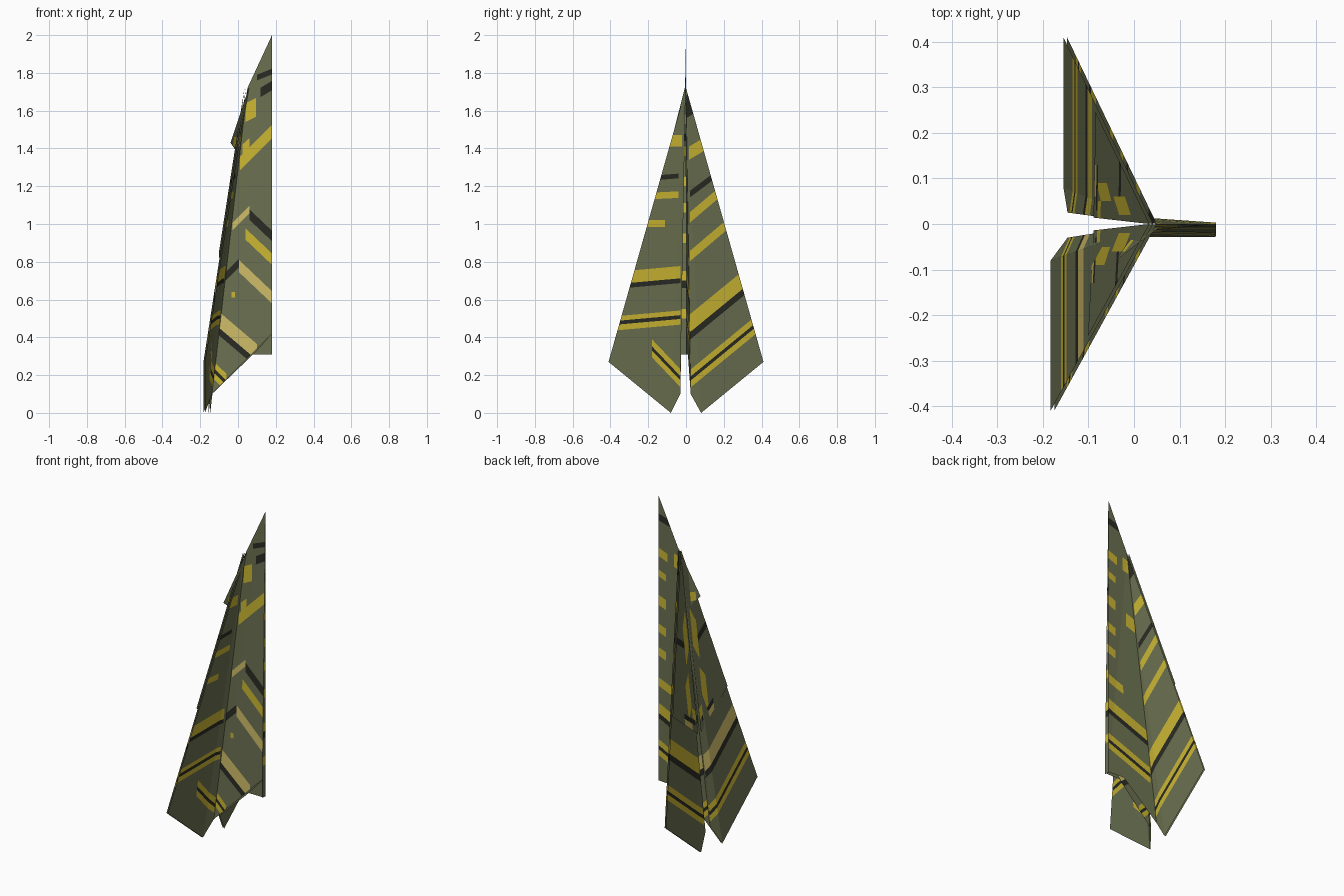
import bpy, bmesh
from mathutils import Vector

if "Cube" in bpy.data.objects:
    bpy.data.objects.remove(bpy.data.objects["Cube"])


def lin(c):
    return c / 12.92 if c <= 0.04045 else ((c + 0.055) / 1.055) ** 2.4


def material(name, hexa):
    m = bpy.data.materials.new(name)
    m.diffuse_color = [lin(int(hexa[i:i + 2], 16) / 255) for i in (0, 2, 4)] + [1]
    m.use_nodes = True
    m.node_tree.nodes["Principled BSDF"].inputs["Base Color"].default_value = m.diffuse_color
    return m


MATS = [material("olive paper", "6A7050"), material("yellow stripe", "CBB632"),
        material("dark stripe", "2A2B24"), material("pale stripe", "CDBB68")]
Y, K, P = 1, 2, 3


def panel(name, pts, axis, stripes, side=1, shift=0.0):
    """Flat paper sheet fanned from its first point. A stripe is
    (colour, low, high, slope, from, to): a band in z across x or |y|."""
    bm = bmesh.new()
    vs = [bm.verts.new((x + shift, y, z)) for x, y, z in pts]
    for a, b in zip(vs[1:], vs[2:]):
        bm.faces.new((vs[0], a, b))

    def along(p):
        return p[axis] * side

    def cut(faces, co, no):
        geom = set(faces)
        for f in faces:
            geom.update(f.edges)
            geom.update(f.verts)
        bmesh.ops.bisect_plane(bm, geom=list(geom), plane_co=co, plane_no=no, dist=1e-5)

    for mat, lo, hi, slope, a0, a1 in stripes:
        no = Vector((0, 0, 1))
        no[axis] = -slope * side
        unit = Vector((0, 0, 0))
        unit[axis] = side

        def band():
            out = []
            for f in bm.faces:
                c = f.calc_center_median()
                if lo < c.z - slope * along(c) < hi:
                    out.append(f)
            return out
        for z in (lo, hi):
            cut(list(bm.faces), (0, 0, z), no)
        for a in (a0, a1):
            cut(band(), unit * a, unit)
        for f in band():
            if a0 < along(f.calc_center_median()) < a1:
                f.material_index = mat
    me = bpy.data.meshes.new(name)
    bm.to_mesh(me)
    bm.free()
    for m in MATS:
        me.materials.append(m)
    ob = bpy.data.objects.new(name, me)
    bpy.context.collection.objects.link(ob)
    return ob


# Stripe sets
def double(lo, slope, a0=0, a1=1):
    return [(Y, lo, lo + .095, slope, a0, a1), (K, lo + .036, lo + .058, slope, a0, a1)]


def sweep(wide):
    return double(.115, .82) + [
        (K, .37, .41, .82, 0, 1), (wide, .41, .505, .82, 0, 1)]


OUTER = sweep(Y) + [
    (Y, .785, .84, .85, .02, 1), (Y, .99, 1.045, .85, .02, 1),
    (K, 1.125, 1.16, .75, .02, 1), (Y, 1.33, 1.40, .6, .015, 1), (K, 1.56, 1.68, .6, 0, 1)]
INNER = [
    (Y, .47, .545, -.09, .03, 1), (K, .5, .52, -.09, .03, 1),
    (K, .69, .715, -.09, .03, 1), (Y, .715, .78, -.09, .03, 1),
    (Y, .985, 1.02, 0, .11, .22), (Y, 1.14, 1.175, -.05, .04, .17),
    (K, 1.245, 1.27, -.08, .04, 1), (Y, 1.41, 1.47, 0, .02, 1),
    (Y, .10, .20, -1 + 2, .9, 1)] + double(.105, 1.05, .03, .18)
LAYER = [
    (Y, 1.2, 1.42, -2.2, .02, .06), (Y, .9, 1.1, -1.5, .05, .09),
    (Y, .72, .78, .9, .01, .05), (K, 1.12, 1.16, .8, .06, 1),
    (P, .64, .69, .8, .06, .13), (K, .69, .72, .8, .03, .13)]
KEEL_NEAR = [
    (K, 1.72, 1.75, .4, .1, .18), (K, 1.60, 1.65, .6, .12, .18),
    (Y, 1.52, 1.62, .5, .04, .095), (Y, 1.275, 1.345, 1, .01, .18),
    (Y, 1.33, 1.4, .9, .025, .06), (P, .995, 1.035, 1, -.03, .06),
    (K, 1.08, 1.135, -.95, .06, .18), (Y, .955, 1.015, -.95, .04, .18),
    (K, .765, .81, 1, -.08, .005), (P, .75, .815, -.95, .005, .18),
    (P, .365, .45, -.85, -.1, .1), (K, .325, .365, -.85, -.1, .07),
    (Y, .61, .64, 0, -.035, -.015)] + double(.05, -1.0, -.13, -.06)
KEEL_FAR = [
    (K, 1.80, 1.84, .3, .1, .18), (Y, 1.57, 1.62, .4, .12, .18), (Y, 1.45, 1.49, .4, .13, .18),
    (Y, 1.28, 1.34, .4, .13, .18), (Y, 1.12, 1.17, .4, .13, .18), (Y, .98, 1.03, .4, .13, .18),
    (Y, .8, .85, .4, .08, .18), (Y, .63, .69, .45, -.1, .18), (K, .60, .63, .45, -.1, .18)] \
    + double(.38, .45, -.1, .18) + [(Y, 1.24, 1.32, .4, .0, .06), (Y, 1.58, 1.66, .3, .04, .08)]
SPINE = [(Y, z, z + .05, 0, -1, 1) for z in (.5, .7, .9, 1.06, 1.2, 1.36, 1.53, 1.64)] + \
        [(K, z, z + .04, 0, -1, 1) for z in (.66, 1.44, 1.75, 1.85)]

nose = (.05, 0, 1.72)
tip = (.18, 0, 2.0)

# Wings: a front sheet, a back sheet and a folded layer on each side
for side, label, x_tip, y_in, front, wide in (
        (1, "far", -.147, .025, OUTER, Y), (-1, "near", -.175, .03, INNER, P)):
    outline = [nose, (x_tip, .41 * side, .27), (x_tip, .08 * side, 0), (-.138, y_in * side, .1)]
    panel("wing_front_" + label, outline, 1, front, side)
    panel("wing_back_" + label, outline, 1, sweep(wide), side, -.008)
    t = .6
    edge = [n + (o - n) * t for n, o in zip(nose, outline[1])]
    layer = [nose, edge, (-.073, .014 * side, .66)]
    panel("wing_layer_" + label, layer, 1, LAYER, side, -.016)

# Keel: two sheets hinged along the spine
panel("keel_near", [tip, nose, (-.138, -.03, .1), (.18, -.028, .42)], 0, KEEL_NEAR)
panel("keel_far", [nose, (-.138, .025, .1), (.08, .01, .31), (.18, .003, .31), tip], 0, KEEL_FAR)
panel("keel_spine", [tip, (.18, -.028, .42), (.18, -.028, .31), (.18, .003, .31)], 1, SPINE)
panel("keel_lining", [(.18, -.018, .31), (.08, -.018, .31), (.18, -.018, .42)], 0, [])

# Loose corner flap near the nose
panel("nose_flap", [(.06, -.004, 1.73), (-.04, -.08, 1.43), (.0, -.02, 1.37)], 1,
      [(Y, 1.41, 1.46, 0, .02, .06)], -1)
